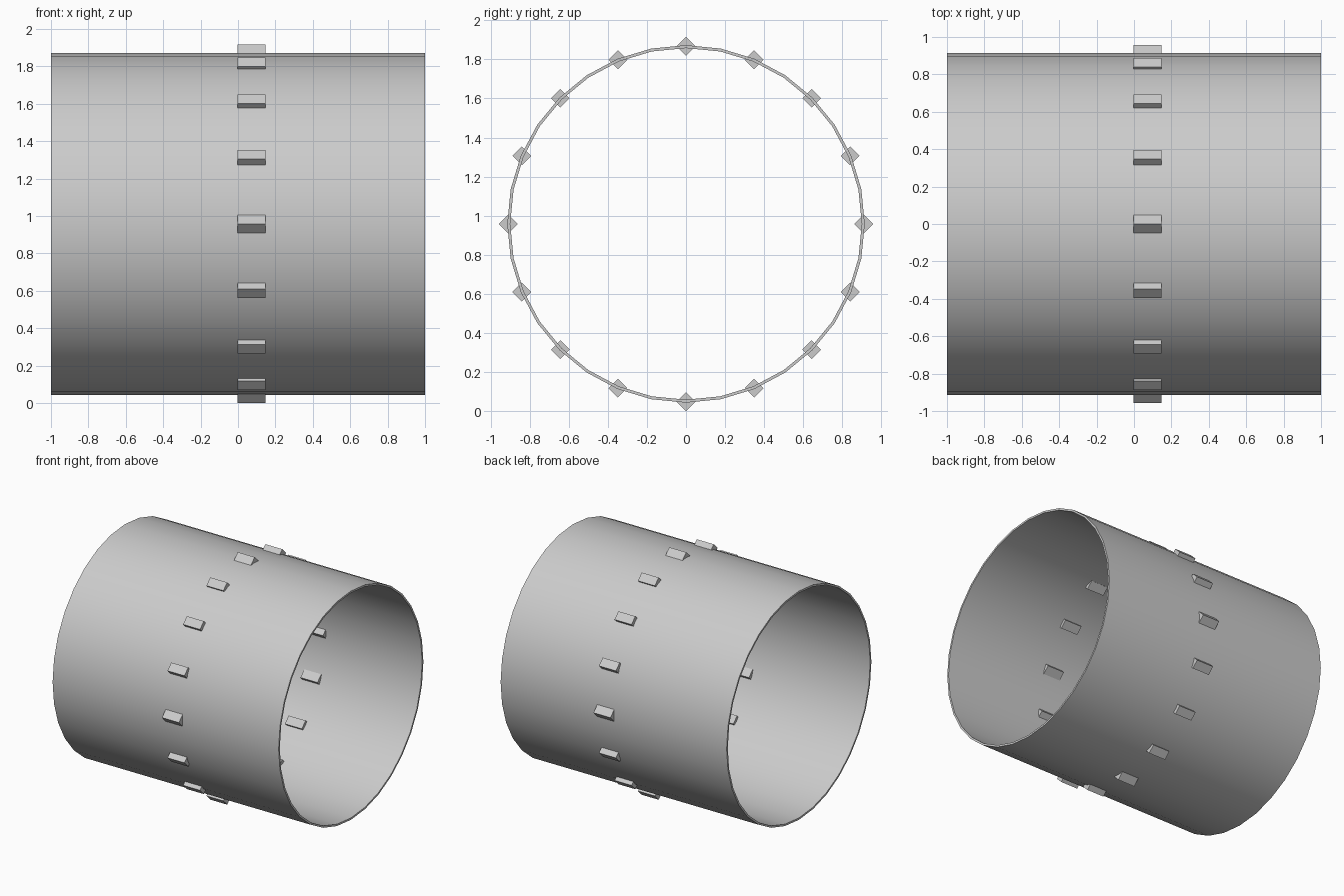
import bpy, math
from mathutils import Matrix

if "Cube" in bpy.data.objects:
    bpy.data.objects.remove(bpy.data.objects["Cube"], do_unlink=True)

CENTRE_Z = 0.958
OUTER, INNER = 0.915, 0.9
SIDES, STUDS = 32, 16

grey = bpy.data.materials.new("light_grey")
grey.use_nodes = True
grey.diffuse_color = (0.6, 0.6, 0.6, 1)
grey.node_tree.nodes["Principled BSDF"].inputs["Base Color"].default_value = (0.6, 0.6, 0.6, 1)


def add_part(name, verts, faces):
    mesh = bpy.data.meshes.new(name)
    mesh.from_pydata(verts, [], faces)
    mesh.materials.append(grey)
    obj = bpy.data.objects.new(name, mesh)
    bpy.context.collection.objects.link(obj)
    return obj


# Thin open tube lying along x: a rectangular wall section swept round the axis
section = [(-1, OUTER), (1, OUTER), (1, INNER), (-1, INNER)]
verts, faces = [], []
for i in range(SIDES):
    a = math.tau * i / SIDES
    verts += [(x, r * math.sin(a), CENTRE_Z + r * math.cos(a)) for x, r in section]
    j = (i + 1) % SIDES
    for k in range(4):
        n = (k + 1) % 4
        faces.append((4 * i + k, 4 * i + n, 4 * j + n, 4 * j + k))
tube = add_part("tube_shell", verts, faces)
bpy.context.view_layer.objects.active = tube
tube.select_set(True)
bpy.ops.object.mode_set(mode='EDIT')
bpy.ops.mesh.select_all(action='SELECT')
bpy.ops.mesh.normals_make_consistent(inside=False)
bpy.ops.object.mode_set(mode='OBJECT')
bpy.ops.object.shade_smooth_by_angle(angle=math.radians(30))

# Ring of diamond-section studs piercing the wall, all in the same orientation
for i in range(STUDS):
    a = math.tau * i / STUDS
    bpy.ops.mesh.primitive_cube_add(size=1)
    stud = bpy.context.object
    stud.name = f"stud_{i + 1}"
    stud.data.transform(Matrix.Rotation(math.radians(45), 4, 'X')
                        @ Matrix.Diagonal((0.15, 0.068, 0.068, 1)))
    stud.location = (0.073, 0.91 * math.sin(a), CENTRE_Z + 0.91 * math.cos(a))
    stud.data.materials.append(grey)
